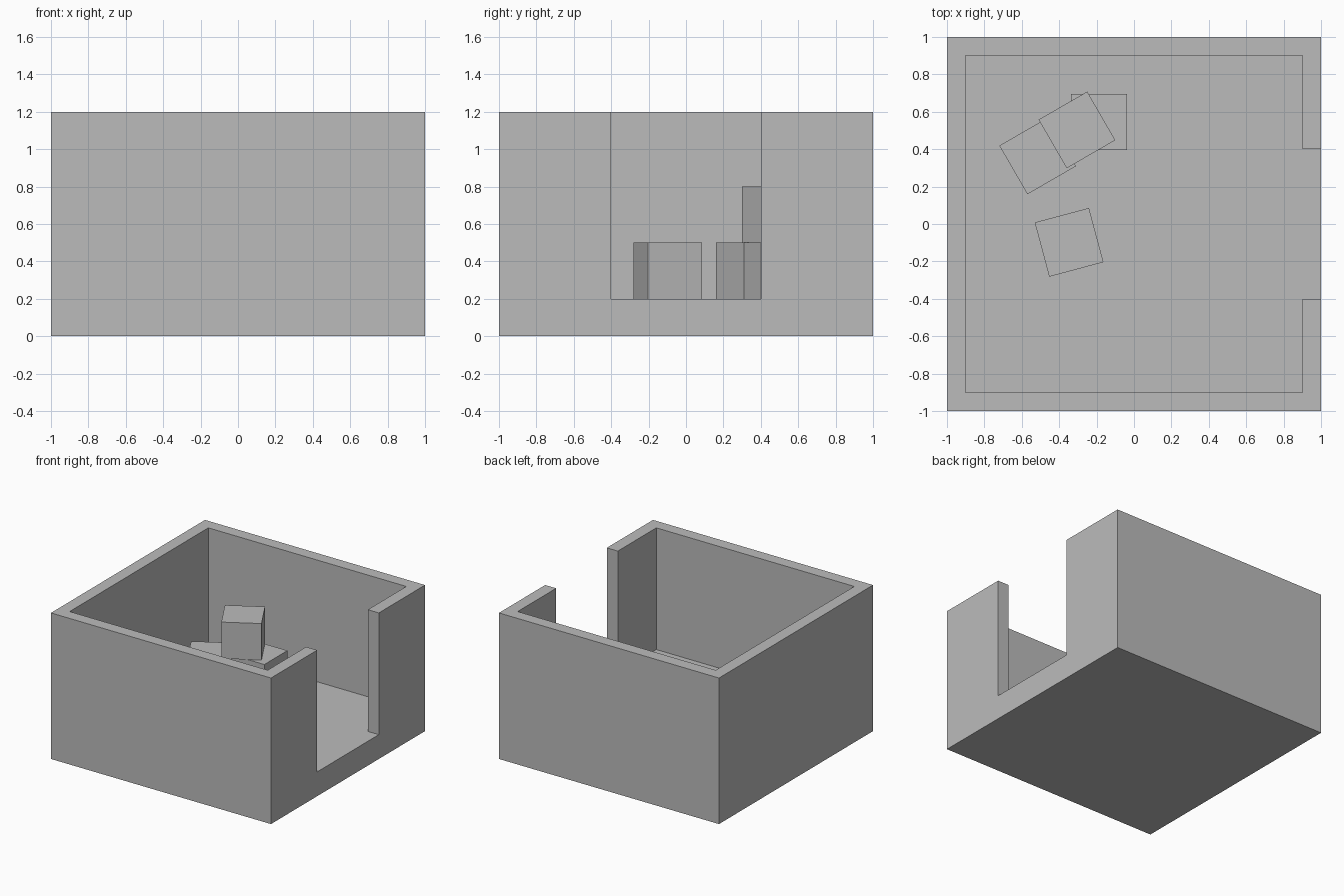
import bpy
from math import radians

default_cube = bpy.data.objects.get("Cube")
if default_cube:
    bpy.data.objects.remove(default_cube, do_unlink=True)

# Single plain colour
grey = bpy.data.materials.new("plain grey")
grey.use_nodes = True
colour = (0.5, 0.5, 0.5, 1)
grey.diffuse_color = colour
for node in grey.node_tree.nodes:
    if node.type == "BSDF_PRINCIPLED":
        node.inputs["Base Color"].default_value = colour


def box(name, low, high):
    """Axis-aligned box between two corners, with its origin at its centre."""
    centre = [(a + b) / 2 for a, b in zip(low, high)]
    bpy.ops.mesh.primitive_cube_add(size=1, location=centre)
    obj = bpy.context.object
    obj.name = name
    obj.scale = [b - a for a, b in zip(low, high)]
    bpy.ops.object.transform_apply(location=False, rotation=False, scale=True)
    obj.data.materials.append(grey)
    return obj


def carve(target, cutter):
    """Subtract the cutter from the target, then discard it."""
    cutter.hide_render = True
    cut = target.modifiers.new("cut", "BOOLEAN")
    cut.operation = "DIFFERENCE"
    cut.solver = "EXACT"
    cut.object = cutter
    bpy.ops.object.select_all(action="DESELECT")
    bpy.context.view_layer.objects.active = target
    target.select_set(True)
    bpy.ops.object.modifier_apply(modifier=cut.name)
    bpy.data.objects.remove(cutter, do_unlink=True)


FLOOR, TOP, WALL = 0.2, 1.2, 0.1
INNER = 1 - WALL

# Open-topped room with a thick floor and a doorway on its left side
room = box("room", (-1, -1, 0), (1, 1, TOP))
carve(room, box("cavity", (-INNER, -INNER, FLOOR), (INNER, INNER, TOP + 1)))
carve(room, box("doorway", (0.5, -0.4, FLOOR), (1.5, 0.4, TOP + 1)))

# Loose crates: name, centre x, centre y, level in the stack, turn in degrees
CRATE = 0.3
crates = [
    ("front_crate", -0.347, -0.098, 0, 15),
    ("side_crate", -0.515, 0.364, 0, 30),
    ("back_crate", -0.188, 0.546, 0, 0),
    ("top_crate", -0.305, 0.503, 1, 30),
]
for name, x, y, level, turn in crates:
    crate = box(name, [-CRATE / 2] * 3, [CRATE / 2] * 3)
    crate.location = (x, y, FLOOR + CRATE * (level + 0.5))
    crate.rotation_euler.z = radians(turn)
